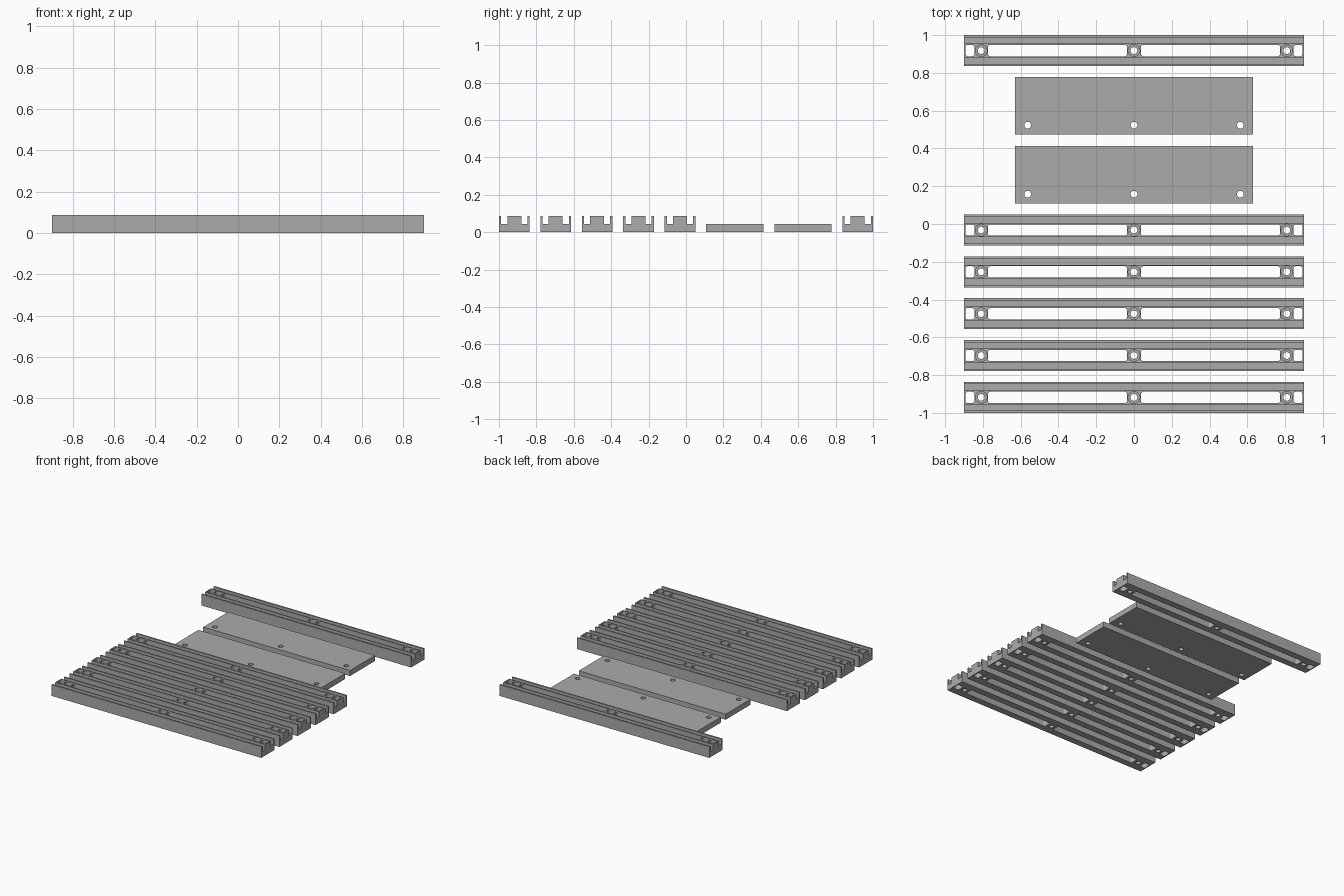
import bpy, bmesh, math

if "Cube" in bpy.data.objects:
    bpy.data.objects.remove(bpy.data.objects["Cube"])

grey = bpy.data.materials.new("plain grey")
grey.diffuse_color = (0.41, 0.41, 0.41, 1)
grey.use_nodes = True
grey.node_tree.nodes["Principled BSDF"].inputs["Base Color"].default_value = grey.diffuse_color


def prism(name, pts, z0, z1, axis="Z"):
    """Extrude a closed 2D outline along z, or along x for a (y, z) outline."""
    bm = bmesh.new()
    place = (lambda a, b, c: (a, b, c)) if axis == "Z" else (lambda a, b, c: (c, a, b))
    face = bm.faces.new([bm.verts.new(place(a, b, z0)) for a, b in pts])
    ext = bmesh.ops.extrude_face_region(bm, geom=[face])
    verts = [g for g in ext["geom"] if isinstance(g, bmesh.types.BMVert)]
    d = z1 - z0
    bmesh.ops.translate(bm, verts=verts, vec=place(0, 0, d))
    bmesh.ops.recalc_face_normals(bm, faces=bm.faces)
    me = bpy.data.meshes.new(name)
    bm.to_mesh(me)
    bm.free()
    me.materials.append(grey)
    ob = bpy.data.objects.new(name, me)
    bpy.context.collection.objects.link(ob)
    return ob


def circle(x, y, r, n=32):
    return [(x + r * math.cos(2 * math.pi * i / n), y + r * math.sin(2 * math.pi * i / n))
            for i in range(n)]


def rounded_rect(x0, x1, y0, y1, r, n=5):
    pts = []
    for cx, cy, a in ((x1 - r, y1 - r, 0), (x0 + r, y1 - r, 90),
                      (x0 + r, y0 + r, 180), (x1 - r, y0 + r, 270)):
        for i in range(n + 1):
            t = math.radians(a + 90 * i / n)
            pts.append((cx + r * math.cos(t), cy + r * math.sin(t)))
    return pts


def cut(ob, cutters):
    """Subtract every cutter, bake the result and remove the cutters."""
    for c in cutters:
        c.hide_render = True
        m = ob.modifiers.new("cut", "BOOLEAN")
        m.operation, m.solver, m.object = "DIFFERENCE", "EXACT", c
    bpy.context.view_layer.update()
    deps = bpy.context.evaluated_depsgraph_get()
    me = bpy.data.meshes.new_from_object(ob.evaluated_get(deps))
    ob.modifiers.clear()
    ob.data = me
    for c in cutters:
        bpy.data.objects.remove(c)
    bpy.ops.object.select_all(action="DESELECT")
    bpy.context.view_layer.objects.active = ob
    ob.select_set(True)
    bpy.ops.object.shade_smooth_by_angle(angle=math.radians(30))


# Rail: thin outer walls, two grooves and a raised middle rib
L, W, H, FLOOR = 0.9, 0.082, 0.087, 0.043
half = [(W, 0), (W, H), (W - 0.012, H), (W - 0.012, FLOOR), (0.0375, FLOOR), (0.0375, H)]
rail = prism("rail", half + [(-y, z) for y, z in reversed(half)], -L, L, "X")

# Through slots, screw holes and counterbores along the rib
cutters = []
for x0, x1 in ((-0.892, -0.845), (-0.773, -0.037), (0.037, 0.773), (0.845, 0.892)):
    cutters.append(prism("slot_cutter", rounded_rect(x0, x1, -0.03, 0.03, 0.012), -0.1, 0.2))
for x in (-0.809, 0, 0.809):
    cutters.append(prism("hole_cutter", circle(x, 0, 0.018), -0.1, 0.2))
    cutters.append(prism("counterbore_cutter", circle(x, 0, 0.031), FLOOR, 0.2))
cut(rail, cutters)

# Five rails in front, one at the back
rail.location.y = 0.918
for i in range(5):
    front = rail.copy()
    front.name = f"front_rail_{i + 1}"
    front.location.y = -0.918 + 0.2215 * i
    bpy.context.collection.objects.link(front)
rail.name = "back_rail"

# Two flat plates with three screw holes near the front edge
for name, y0 in (("front_plate", 0.108), ("back_plate", 0.473)):
    plate = prism(name, [(-0.63, y0), (0.63, y0), (0.63, y0 + 0.306), (-0.63, y0 + 0.306)], 0, FLOOR)
    cut(plate, [prism("hole_cutter", circle(x, y0 + 0.05, 0.018), -0.1, 0.2)
                for x in (-0.563, 0, 0.563)])
